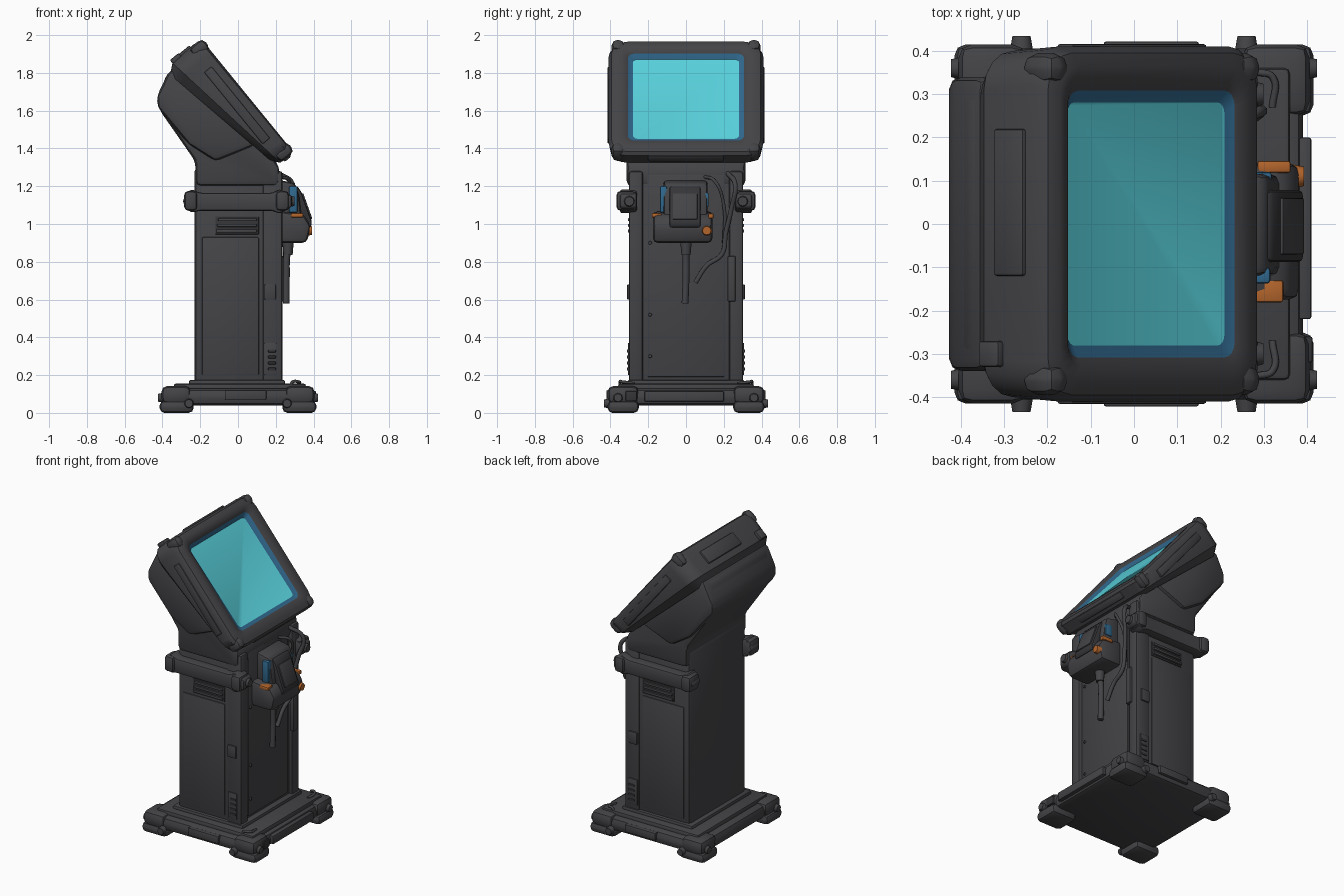
import bpy, bmesh, math
from mathutils import Vector, Matrix

cube = bpy.data.objects.get("Cube")
if cube:
    bpy.data.objects.remove(cube, do_unlink=True)


def material(name, rgb):
    m = bpy.data.materials.new(name)
    m.use_nodes = True
    m.diffuse_color = (*rgb, 1)
    bsdf = m.node_tree.nodes["Principled BSDF"]
    bsdf.inputs["Base Color"].default_value = (*rgb, 1)
    bsdf.inputs["Roughness"].default_value = 0.7
    return m


GREY = material("charcoal", (0.058, 0.058, 0.064))
DARK = material("dark charcoal", (0.036, 0.036, 0.040))
BLUE = material("deep blue", (0.03, 0.14, 0.27))
CYAN = material("screen cyan", (0.10, 0.65, 0.73))
ORANGE = material("orange", (0.45, 0.13, 0.025))


def finish(name, bm, mats, bevel=0, segments=2, matrix=None):
    """Bevel, place and shade a bmesh as a named object."""
    bmesh.ops.recalc_face_normals(bm, faces=bm.faces)
    if bevel:
        edges = [e for e in bm.edges if e.calc_face_angle(0) > 0.3]
        bmesh.ops.bevel(bm, geom=edges, offset=bevel, segments=segments,
                        profile=0.5, affect='EDGES', clamp_overlap=True)
    if matrix:
        bm.transform(matrix)
    mesh = bpy.data.meshes.new(name)
    bm.to_mesh(mesh)
    bm.free()
    obj = bpy.data.objects.new(name, mesh)
    bpy.context.collection.objects.link(obj)
    for m in mats:
        mesh.materials.append(m)
    bpy.ops.object.select_all(action='DESELECT')
    obj.select_set(True)
    bpy.context.view_layer.objects.active = obj
    bpy.ops.object.shade_smooth_by_angle(angle=math.radians(35))
    return obj


def box(name, x, y, z, mat=GREY, bevel=0.01, matrix=None):
    bm = bmesh.new()
    bmesh.ops.create_cube(bm, size=1)
    for v in bm.verts:
        for i, (lo, hi) in enumerate((x, y, z)):
            v.co[i] = lo if v.co[i] < 0 else hi
    return finish(name, bm, [mat], bevel, matrix=matrix)


def extrude_y(name, profile, y0, y1, mat=GREY, bevel=0.01):
    """Extrude an (x, z) outline across y."""
    bm = bmesh.new()
    face = bm.faces.new([bm.verts.new((x, y0, z)) for x, z in profile])
    geom = bmesh.ops.extrude_face_region(bm, geom=[face])["geom"]
    for v in geom:
        if isinstance(v, bmesh.types.BMVert):
            v.co.y = y1
    return finish(name, bm, [mat], bevel)


def bolt(name, centre, axis, radius, length, mat=GREY, sides=12):
    bm = bmesh.new()
    bmesh.ops.create_cone(bm, cap_ends=True, segments=sides, radius1=radius,
                          radius2=radius * 0.8, depth=length)
    turn = Vector(axis).to_track_quat('Z', 'Y').to_matrix().to_4x4()
    return finish(name, bm, [mat], matrix=Matrix.Translation(centre) @ turn)


def cable(name, points, radius, mat=GREY):
    data = bpy.data.curves.new(name, 'CURVE')
    data.dimensions = '3D'
    data.bevel_depth = radius
    data.bevel_resolution = 2
    data.resolution_u = 6
    data.use_fill_caps = True
    spline = data.splines.new('BEZIER')
    spline.bezier_points.add(len(points) - 1)
    for p, co in zip(spline.bezier_points, points):
        p.co = co
        p.handle_left_type = p.handle_right_type = 'AUTO'
    data.materials.append(mat)
    obj = bpy.data.objects.new(name, data)
    bpy.context.collection.objects.link(obj)


def rounded_ring(hu, hv, r, steps=4):
    """Points of a rounded rectangle, counter-clockwise."""
    pts = []
    for k, (su, sv) in enumerate(((1, 1), (-1, 1), (-1, -1), (1, -1))):
        for s in range(steps + 1):
            a = math.pi / 2 * (k + s / steps)
            pts.append((su * (hu - r) + r * math.cos(a), sv * (hv - r) + r * math.sin(a)))
    return pts


# Base slab with corner feet
box("base_plate", (-0.39, 0.39), (-0.405, 0.405), (0.04, 0.13), bevel=0.035)
box("base_deck", (-0.34, 0.36), (-0.36, 0.36), (0.11, 0.155), bevel=0.012)
box("base_skirt", (-0.26, 0.25), (-0.31, 0.31), (0.14, 0.175), bevel=0.012)
for sx in (-1, 1):
    for sy in (-1, 1):
        box("corner_foot", sorted((sx * 0.235, sx * 0.415)), sorted((sy * 0.25, sy * 0.415)),
            (0.0, 0.065), bevel=0.026)
        box("corner_guard", sorted((sx * 0.25, sx * 0.405)), sorted((sy * 0.25, sy * 0.415)),
            (0.05, 0.142), bevel=0.03)
        bolt("side_foot_bolt", (sx * 0.26, sy * 0.42, 0.05), (0, sy, 0), 0.026, 0.03)
        bolt("end_foot_bolt", (sx * 0.41, sy * 0.36, 0.08), (sx, 0, 0), 0.026, 0.025)
for sy in (-1, 1):
    box("base_side_plate", (-0.07, 0.15), sorted((sy * 0.39, sy * 0.422)), (0.07, 0.12), bevel=0.006)
    cable("deck_handle", [(0.28, sy * 0.35, 0.15), (0.29, sy * 0.35, 0.165),
                          (0.32, sy * 0.34, 0.165), (0.32, sy * 0.27, 0.155)], 0.008)
box("base_front_plate", (0.38, 0.41), (-0.22, 0.2), (0.06, 0.115), bevel=0.006)
box("base_label_plate", (0.38, 0.412), (-0.32, -0.26), (0.065, 0.115), DARK, 0.004)

# Column with raised front corner pillars
box("column", (-0.23, 0.212), (-0.292, 0.292), (0.14, 1.3), bevel=0.022)
box("front_panel", (0.2, 0.222), (-0.205, 0.205), (0.19, 1.26), bevel=0.006)
for sy in (-1, 1):
    box("front_pillar", (0.13, 0.235), sorted((sy * 0.228, sy * 0.302)), (0.15, 1.28), bevel=0.014)
    box("side_panel", (-0.19, 0.11), sorted((sy * 0.28, sy * 0.297)), (0.2, 0.93), bevel=0.004)
    # Louvred vent
    box("vent_back", (-0.12, 0.11), sorted((sy * 0.28, sy * 0.297)), (0.945, 1.04), DARK, 0.003)
    for i in range(3):
        z = 0.955 + i * 0.03
        box("vent_slat", (-0.115 + i * 0.005, 0.1), sorted((sy * 0.28, sy * 0.308)), (z, z + 0.016),
            bevel=0.004)
    # Lower service strip
    box("service_strip", (0.14, 0.205), sorted((sy * 0.29, sy * 0.308)), (0.2, 0.37), bevel=0.004)
    for i in range(4):
        z = 0.225 + i * 0.032
        box("service_rib", (0.16, 0.2), sorted((sy * 0.3, sy * 0.313)), (z, z + 0.014), DARK, 0.002)
    box("service_latch", (0.14, 0.2), sorted((sy * 0.29, sy * 0.312)), (0.6, 0.68), bevel=0.005)
box("pillar_strip", (0.22, 0.25), (0.22, 0.262), (0.59, 0.83), bevel=0.005)
for z in (0.3, 0.52, 0.9):
    bolt("panel_bolt", (0.225, -0.19, z), (1, 0, 0), 0.01, 0.012)

# Side collar rails with end blocks and bolts
rail = [(-0.295, 1.12), (-0.25, 1.185), (-0.2, 1.165), (0.18, 1.165), (0.22, 1.185),
        (0.285, 1.15), (0.285, 1.09), (0.22, 1.055), (0.18, 1.07), (-0.2, 1.07), (-0.25, 1.06)]
for sy in (-1, 1):
    extrude_y("collar_rail", rail, sy * 0.26, sy * 0.35, bevel=0.012)
    for x in (-0.25, 0.235):
        box("collar_block", (x - 0.035, x + 0.035), sorted((sy * 0.26, sy * 0.368)), (1.07, 1.175),
            bevel=0.022)
    bolt("collar_bolt", (0.288, sy * 0.3, 1.12), (1, 0, 0), 0.03, 0.022)

# Head shell behind the display
shell = [(-0.225, 1.2), (-0.225, 1.33), (-0.42, 1.61), (-0.42, 1.68), (-0.375, 1.80),
         (-0.25, 1.85), (0.14, 1.42), (0.22, 1.30), (0.22, 1.2)]
extrude_y("head_shell", shell, -0.315, 0.315, bevel=0.03)
extrude_y("shell_back_bulge", [(-0.428, 1.62), (-0.428, 1.68), (-0.36, 1.82), (-0.2, 1.78),
                               (0.1, 1.42), (-0.12, 1.33), (-0.26, 1.42)], -0.34, 0.34, bevel=0.05)

# Display frame: lofted rounded rings; local x runs down the slope, z is its normal
down = Vector((0.632, 0, -0.775))
normal = Vector((0.775, 0, 0.632))
tilt = Matrix((down, (0, 1, 0), normal)).transposed().to_4x4()
place = Matrix.Translation((0.05, 0, 1.68)) @ tilt
# half length, half width, corner radius, depth, material of the band ending at the ring
rings = [(0.345, 0.35, 0.07, -1.0, 0), (0.385, 0.4, 0.09, -0.78, 0), (0.39, 0.41, 0.09, -0.2, 0),
         (0.378, 0.395, 0.085, -0.05, 0), (0.35, 0.365, 0.07, 0.0, 0), (0.318, 0.33, 0.05, -0.01, 0),
         (0.3, 0.308, 0.035, -0.07, 0), (0.278, 0.281, 0.025, -0.16, 2)]
bm = bmesh.new()
loops = []
for hu, hv, r, depth, _ in rings:
    loops.append([bm.verts.new((u, v, depth * (0.185 - 0.18 * u)))
                  for u, v in rounded_ring(hu, hv, r)])
for a, b, ring in zip(loops, loops[1:], rings[1:]):
    for i in range(len(a)):
        j = (i + 1) % len(a)
        bm.faces.new((a[i], a[j], b[j], b[i])).material_index = ring[4]
bm.faces.new(loops[0][::-1])
bm.faces.new(loops[-1]).material_index = 1
finish("display_frame", bm, [GREY, CYAN, BLUE], matrix=place)

# Frame trim: side plates, corner pads, top and bottom clips
for sy in (-1, 1):
    box("frame_side_plate", (-0.24, 0.25), sorted((sy * 0.39, sy * 0.416)), (-0.1, -0.05),
        bevel=0.006, matrix=place)
    for su in (-1, 1):
        box("frame_corner_pad", sorted((su * 0.315, su * 0.388)), sorted((sy * 0.325, sy * 0.395)),
            (-0.09, 0.008), bevel=0.03, matrix=place)
box("frame_top_plate", (-0.4, -0.37), (-0.12, 0.22), (-0.16, -0.07), bevel=0.008, matrix=place)
box("frame_bottom_plate", (0.37, 0.397), (-0.2, 0.2), (-0.07, -0.025), bevel=0.008, matrix=place)
box("top_clip", (-0.405, -0.37), (-0.33, -0.27), (-0.2, -0.14), bevel=0.008, matrix=place)

# Handheld reader in its cradle
extrude_y("cradle_cup", [(0.21, 0.9), (0.365, 0.9), (0.385, 0.99), (0.35, 1.05), (0.21, 1.07)],
          -0.175, 0.14, bevel=0.025)
extrude_y("cradle_back", [(0.21, 1.0), (0.34, 1.0), (0.325, 1.14), (0.305, 1.215), (0.21, 1.235)],
          -0.12, 0.115, bevel=0.02)
extrude_y("reader_body", [(0.25, 0.98), (0.385, 0.98), (0.392, 1.01), (0.335, 1.17), (0.315, 1.2),
                          (0.25, 1.2)], -0.088, 0.078, DARK, 0.012)
slope = Vector((0.057, 0, -0.16)).normalized()
facing = Vector((0.16, 0, 0.057)).normalized()
plate_turn = Matrix((slope, (0, 1, 0), facing)).transposed().to_4x4()
box("reader_face", (-0.075, 0.07), (-0.07, 0.06), (-0.01, 0.008), GREY, 0.004,
    Matrix.Translation((0.363, 0, 1.09)) @ plate_turn)
box("blue_side_panel", (0.27, 0.315), (-0.138, -0.1), (1.06, 1.2), BLUE, 0.008)
box("blue_edge_panel", (0.27, 0.318), (0.1, 0.12), (1.09, 1.165), BLUE, 0.006)
box("orange_left_band", (0.285, 0.362), (0.118, 0.146), (1.03, 1.055), ORANGE, 0.006)
box("orange_right_band", (0.28, 0.345), (-0.181, -0.13), (1.035, 1.057), ORANGE, 0.006)
bolt("orange_button", (0.378, 0.11, 0.965), (1, 0, 0), 0.028, 0.03, ORANGE)

# Cables
cable("cradle_cable", [(0.28, 0, 0.92), (0.26, 0, 0.84), (0.256, 0, 0.72), (0.255, -0.005, 0.58)], 0.018)
bolt("cable_collar", (0.265, 0, 0.87), (0, 0, -1), 0.03, 0.07)
cable("side_cable", [(0.21, 0.22, 1.27), (0.29, 0.26, 1.21), (0.27, 0.24, 1.08), (0.25, 0.21, 0.95),
                     (0.25, 0.19, 0.84), (0.25, 0.11, 0.78), (0.25, 0.05, 0.69)], 0.013)
cable("loop_cable", [(0.22, 0.1, 1.25), (0.27, 0.15, 1.23), (0.25, 0.2, 1.1), (0.23, 0.2, 0.9)], 0.009)
